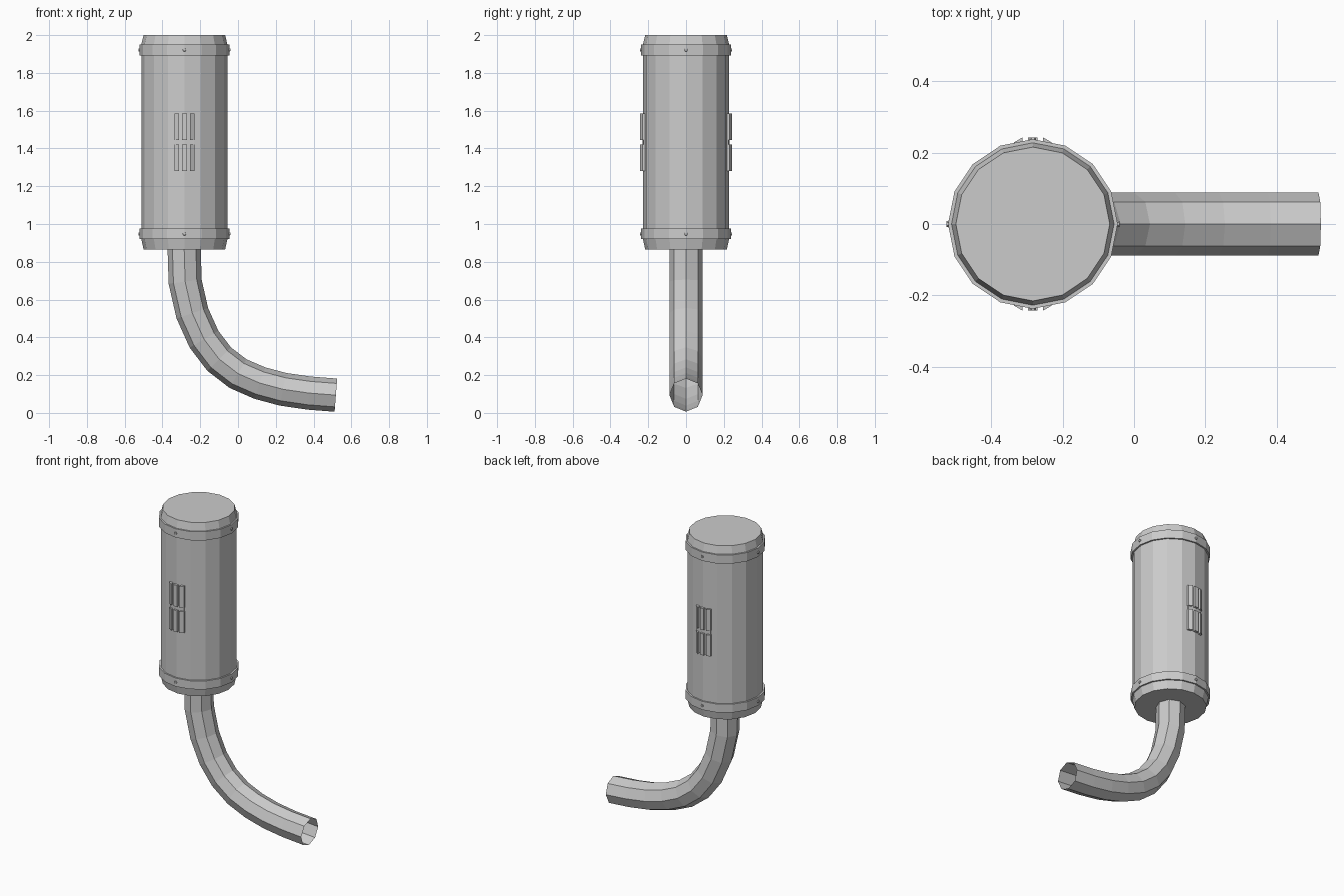
import bpy, bmesh
from math import cos, sin, pi, atan2
from mathutils import Matrix, Vector

if "Cube" in bpy.data.objects:
    bpy.data.objects.remove(bpy.data.objects["Cube"])

AXIS = Vector((-0.284, 0, 0))

grey = bpy.data.materials.new("plain_grey")
grey.use_nodes = True
grey.diffuse_color = (0.6, 0.6, 0.6, 1)
grey.node_tree.nodes["Principled BSDF"].inputs["Base Color"].default_value = (0.6, 0.6, 0.6, 1)


def make(name, bm, location=AXIS):
    bmesh.ops.recalc_face_normals(bm, faces=bm.faces)
    mesh = bpy.data.meshes.new(name)
    bm.to_mesh(mesh)
    bm.free()
    mesh.materials.append(grey)
    obj = bpy.data.objects.new(name, mesh)
    obj.location = location
    bpy.context.collection.objects.link(obj)
    return obj


def bridge(bm, a, b):
    n = len(a)
    for i in range(n):
        bm.faces.new((a[i], a[(i + 1) % n], b[(i + 1) % n], b[i]))


def lathe(name, profile, sides=16):
    """Turn a (radius, height) profile round the vertical axis and cap it."""
    bm = bmesh.new()
    rings = [[bm.verts.new((r * cos(2 * pi * i / sides), r * sin(2 * pi * i / sides), z))
              for i in range(sides)] for r, z in profile]
    for a, b in zip(rings, rings[1:]):
        bridge(bm, a, b)
    bm.faces.new(rings[0])
    bm.faces.new(rings[-1])
    return make(name, bm)


# Canister with tapered ends, and its two clamp bands
lathe("canister", [(0.216, 0.866), (0.228, 0.92), (0.228, 1.95), (0.216, 2.0)])
bands = {"lower_band": (0.92, 0.975), "upper_band": (1.893, 1.95)}
for name, (low, high) in bands.items():
    lathe(name, [(0.226, low), (0.238, low), (0.238, high), (0.226, high)])

# Four rivets on each band
for name, (low, high) in bands.items():
    bm = bmesh.new()
    for k in range(4):
        spin = Matrix.Rotation(k * pi / 2, 4, 'Z')
        place = Matrix.Translation((0.236, 0, (low + high) / 2))
        bmesh.ops.create_cone(bm, cap_ends=True, segments=6, radius1=0.011, radius2=0.008,
                              depth=0.014, matrix=spin @ place @ Matrix.Rotation(pi / 2, 4, 'Y'))
    make(name + "_rivets", bm)


def prism(bm, outline, low, high):
    """Upright prism from a plan outline."""
    a, b = ([bm.verts.new((x, y, z)) for x, y in outline] for z in (low, high))
    bridge(bm, a, b)
    bm.faces.new(a)
    bm.faces.new(b)


# Slatted grilles on the front and back: backing plate and two rows of three slats
for name, side in (("front_grille", -1), ("back_grille", 1)):
    bm = bmesh.new()
    plate = [(-0.05, 0.21), (0.05, 0.21), (0.05, 0.225), (0, 0.231), (-0.05, 0.225)]
    middle = [(-0.013, 0.22), (0.013, 0.22), (0.013, 0.243), (-0.013, 0.243)]
    outer = [(0.029, 0.215), (0.053, 0.215), (0.053, 0.229), (0.029, 0.243)]
    mirrored = [(-x, y) for x, y in outer]
    prism(bm, [(x, side * y) for x, y in plate], 1.285, 1.58)
    for low in (1.28, 1.445):
        for outline in (middle, outer, mirrored):
            prism(bm, [(x, side * y) for x, y in outline], low, low + 0.14)
    make(name, bm)

# Open-ended eight-sided pipe swept along a bend
path = [Vector((x, 0, z)) for x, z in (
    (-0.285, 0.87), (-0.28, 0.695), (-0.242, 0.528), (-0.18, 0.39), (-0.1, 0.285),
    (0, 0.208), (0.115, 0.158), (0.238, 0.125), (0.375, 0.105), (0.518, 0.094))]
bm = bmesh.new()
rings = []
for i, p in enumerate(path):
    along = path[min(i + 1, len(path) - 1)] - path[max(i - 1, 0)]
    if i == 0:
        along = Vector((0, 0, -1))
    tilt = atan2(along.z, along.x)
    across = Vector((-sin(tilt), 0, cos(tilt)))
    rings.append([bm.verts.new(p + 0.088 * (cos(k * pi / 4) * across
                                            + sin(k * pi / 4) * Vector((0, 1, 0))))
                  for k in range(8)])
for a, b in zip(rings, rings[1:]):
    bridge(bm, a, b)
make("bent_pipe", bm, Vector((0, 0, 0)))
